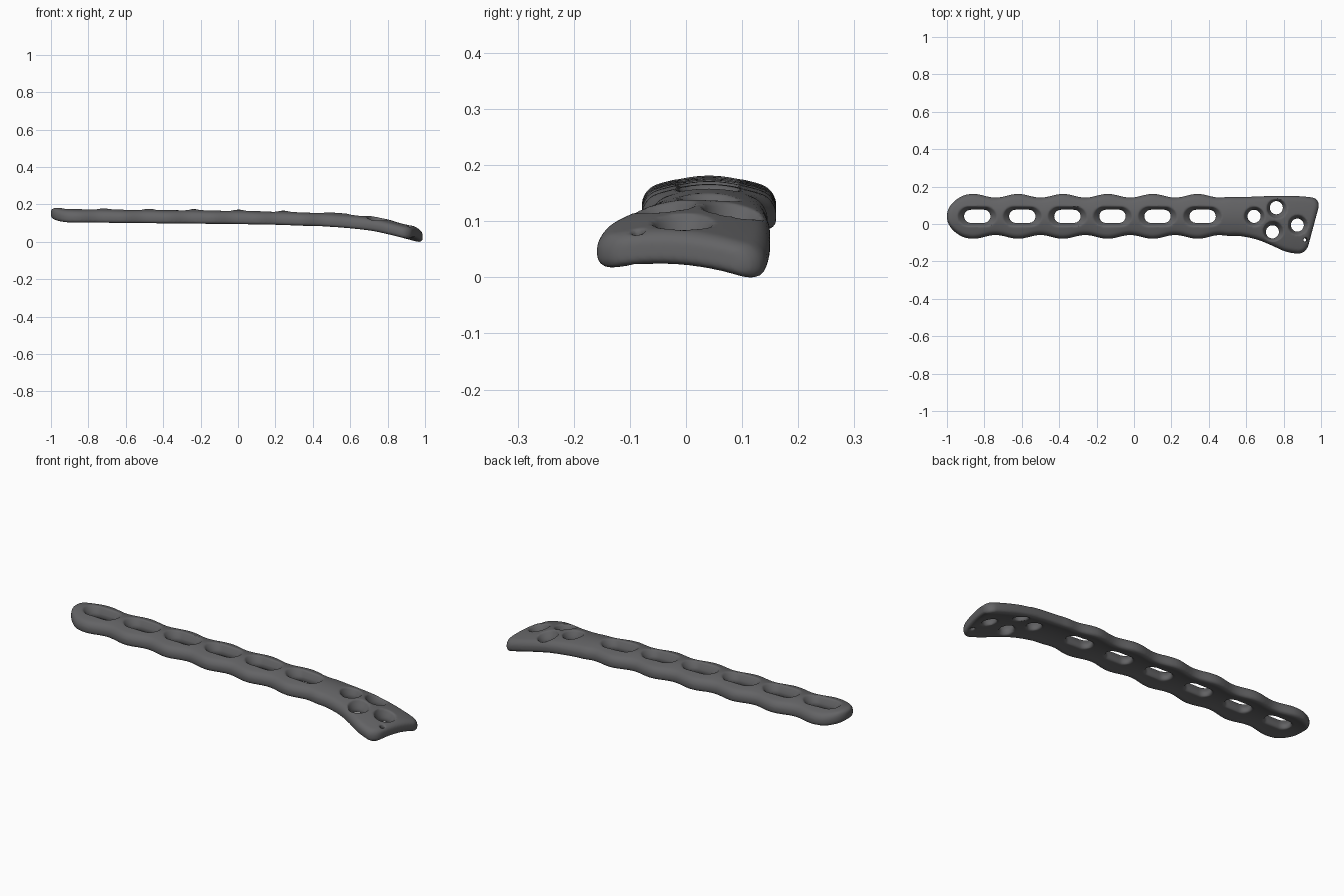
import bpy, bmesh, math
from mathutils import Vector, Matrix

if "Cube" in bpy.data.objects:
    bpy.data.objects.remove(bpy.data.objects["Cube"])

steel = bpy.data.materials.new("dark steel")
steel.diffuse_color = (0.125, 0.125, 0.13, 1)
steel.use_nodes = True
steel.node_tree.nodes["Principled BSDF"].inputs["Base Color"].default_value = steel.diffuse_color


def curve(pts, x):
    """Smooth Hermite interpolation through (x, value) points."""
    n = len(pts)
    slope = lambda i: ((pts[min(i + 1, n - 1)][1] - pts[max(i - 1, 0)][1]) /
                       (pts[min(i + 1, n - 1)][0] - pts[max(i - 1, 0)][0]))
    x = min(max(x, pts[0][0]), pts[-1][0])
    i = max(k for k in range(n - 1) if pts[k][0] <= x)
    h = pts[i + 1][0] - pts[i][0]
    t = (x - pts[i][0]) / h
    return ((2*t**3 - 3*t*t + 1) * pts[i][1] + (t**3 - 2*t*t + t) * h * slope(i)
            + (3*t*t - 2*t**3) * pts[i + 1][1] + (t**3 - t*t) * h * slope(i + 1))


def smooth(a, b, x):
    t = min(max((x - a) / (b - a), 0), 1)
    return t * t * (3 - 2 * t)


# Mid-thickness height along the plate, and head outline
HEIGHT = [(-1, .158), (-.5, .153), (0, .148), (.3, .141), (.5, .133), (.7, .115),
          (.8, .096), (.9, .071), (1, .044)]
UPPER = [(.45, .143), (.6, .145), (.75, .150), (.87, .148), (.98, .135)]
LOWER = [(.45, -.065), (.55, -.063), (.65, -.081), (.75, -.115), (.85, -.148), (.97, -.164)]
AXIS, HALF_T, END = .041, .031, .974


def arch(y, yl, yh):
    m, w = (yl + yh) / 2, (yh - yl) / 2
    return -.024 * ((y - m) / max(w, .1)) ** 2


def edges(u):
    wave = .11 + .01 * math.cos(2 * math.pi * (u + .62) / .24)
    s = smooth(.44, .56, u)
    return ((AXIS - wave) * (1 - s) + curve(LOWER, u) * s,
            (AXIS + wave) * (1 - s) + curve(UPPER, u) * s)


def quarter(dist, r):
    """Inset of a rounded end of radius r at the given distance from the tip."""
    return r - math.sqrt(max(r * r - (r - min(dist, r)) ** 2, 0))


# Plate body: rounded cross-sections lofted along the length
def make_plate():
    bm = bmesh.new()
    n, rings = 200, []
    for i in range(n + 1):
        t = i / n
        # stations bunch up towards both ends
        u = -1 + (END + 1) * (t - .9 * math.sin(2 * math.pi * t) / (2 * math.pi))
        yl0, yh0 = edges(u)
        dl, dr = u + 1, END - u
        inset = quarter(dl, .10) + quarter(dr, .05)
        yl, yh = yl0 + inset, yh0 - inset
        h = HALF_T - .7 * (quarter(dl, .028) + quarter(dr, .028))
        r = min(.026, h * .9, (yh - yl) * .45)
        shear = .27 * smooth(.62, .97, u)
        prof = []
        for cy, cz, a0 in ((yh - r, h - r, 0), (yl + r, h - r, 90),
                           (yl + r, r - h, 180), (yh - r, r - h, 270)):
            prof += [(cy + r * math.cos(math.radians(a0 + 15 * k)),
                      cz + r * math.sin(math.radians(a0 + 15 * k))) for k in range(7)]
            if a0 in (0, 180):
                far = yl + r if a0 == 0 else yh - r
                prof += [(cy + (far - cy) * k / 14, h if a0 == 0 else -h) for k in range(1, 14)]
        ring = []
        for y, z in prof:
            x = u + shear * (y - AXIS)
            ring.append(bm.verts.new((x, y, curve(HEIGHT, x) + z + arch(y, yl0, yh0))))
        rings.append(ring)
    for a, b in zip(rings, rings[1:]):
        for k in range(len(a)):
            j = (k + 1) % len(a)
            bm.faces.new((a[k], a[j], b[j], b[k]))
    bm.faces.new(rings[0])
    bm.faces.new(rings[-1][::-1])
    return finish(bm, "bone_plate")


def finish(bm, name):
    bmesh.ops.recalc_face_normals(bm, faces=bm.faces)
    me = bpy.data.meshes.new(name)
    bm.to_mesh(me)
    bm.free()
    ob = bpy.data.objects.new(name, me)
    bpy.context.collection.objects.link(ob)
    return ob


# Countersunk hole: stacked stadium outlines (half = straight half length)
def add_hole(bm, x, y, half, levels):
    slope = (curve(HEIGHT, x + .02) - curve(HEIGHT, x - .02)) / .04
    yl, yh = edges(x)
    mat = (Matrix.Translation((x, y, curve(HEIGHT, x) + arch(y, yl, yh)))
           @ Matrix.Rotation(-math.atan(slope) * .6, 4, 'Y'))
    rings = []
    for z, r in levels:
        grow = half * (1 + max(r - .035, 0) * 18) if half else 0
        ring = []
        for k in range(32):
            a = 2 * math.pi * (k + .5) / 32
            side = math.copysign(grow, math.cos(a))
            ring.append(bm.verts.new(mat @ Vector((side + r * math.cos(a), r * math.sin(a), z))))
        rings.append(ring)
    for a, b in zip(rings, rings[1:]):
        for k in range(32):
            j = (k + 1) % 32
            bm.faces.new((a[k], a[j], b[j], b[k]))
    bm.faces.new(rings[0][::-1])
    bm.faces.new(rings[-1])


plate = make_plate()
bm = bmesh.new()
SINK = [(-.1, .044), (-.034, .039), (-.02, .035), (-.008, .036), (.006, .042),
        (.02, .050), (.032, .057), (.07, .062)]
for k in range(6):                      # long slots in the shaft
    add_hole(bm, -.838 + .241 * k, AXIS, .035, SINK)
for x, y in ((.643, .041), (.763, .087), (.742, -.042), (.876, -.006)):   # head holes
    add_hole(bm, x, y, 0, SINK)
add_hole(bm, .913, -.085, 0, [(-.1, .011), (.1, .011)])                   # pin hole
cutter = finish(bm, "hole_cutter")
cutter.hide_render = True

# Cut the holes, then soften all the rims
cut = plate.modifiers.new("holes", 'BOOLEAN')
cut.object, cut.operation, cut.solver = cutter, 'DIFFERENCE', 'EXACT'
re = plate.modifiers.new("even", 'REMESH')
re.mode, re.voxel_size = 'VOXEL', .0055
sm = plate.modifiers.new("soften", 'SMOOTH')
sm.factor, sm.iterations = .5, 4
bpy.context.view_layer.objects.active = plate
plate.select_set(True)
for name in ("holes", "even", "soften"):
    bpy.ops.object.modifier_apply(modifier=name)
bpy.data.objects.remove(cutter)

# Stand on the ground
low = min(v.co.z for v in plate.data.vertices)
plate.data.transform(Matrix.Translation((0, 0, -low)))
plate.data.materials.clear()
plate.data.materials.append(steel)
for p in plate.data.polygons:
    p.material_index = 0
    p.use_smooth = True
